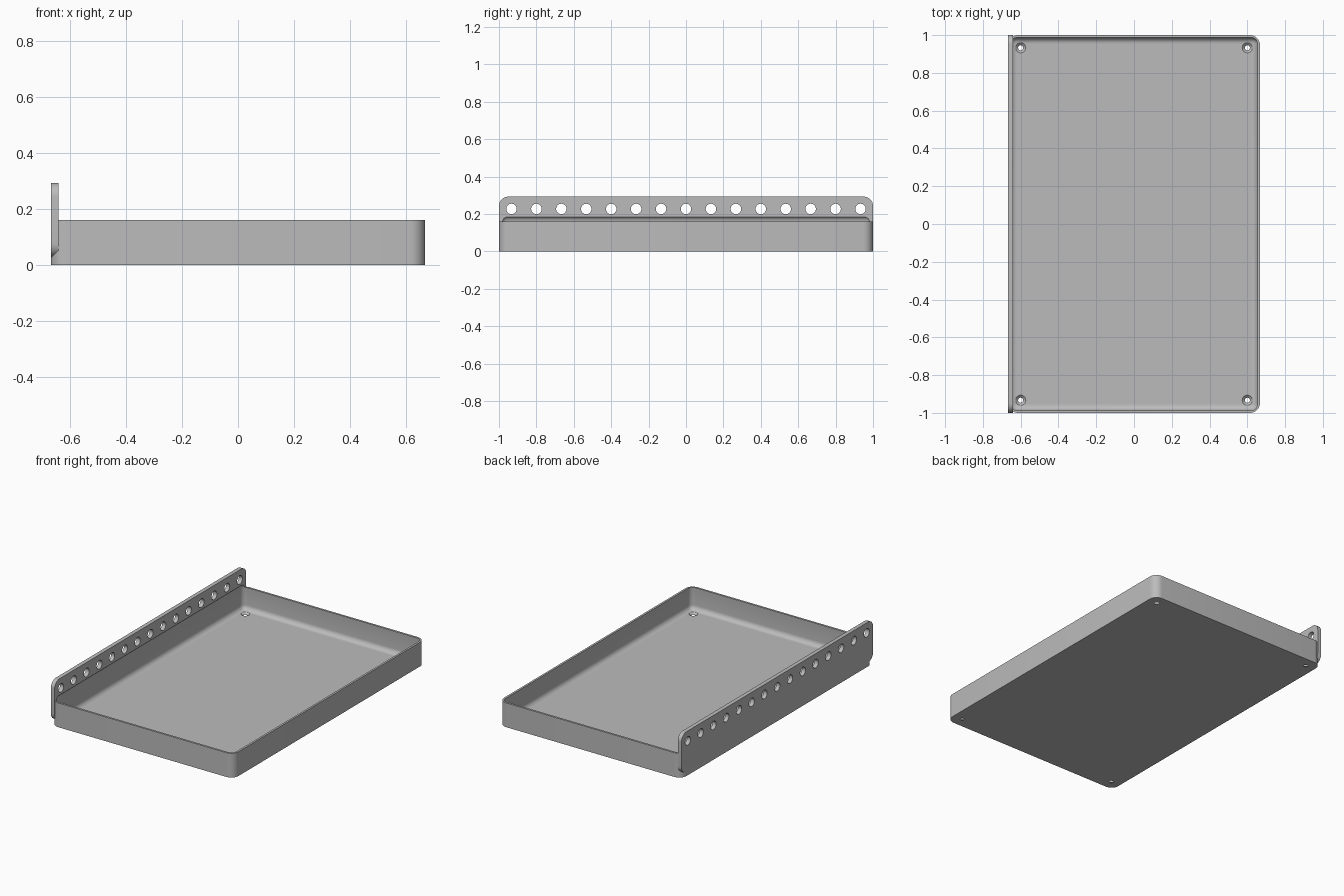
import bpy, bmesh, math
from mathutils import Matrix, Vector

if "Cube" in bpy.data.objects:
    bpy.data.objects.remove(bpy.data.objects["Cube"], do_unlink=True)

HALF_X, HALF_Y, HEIGHT = 0.667, 1.0, 0.16
WALL = 0.0133
PLATE_THICK, PLATE_LOW, PLATE_TOP = 0.0267, 0.027, 0.293

grey = bpy.data.materials.new("satin grey")
grey.use_nodes = True
colour = (0.5, 0.5, 0.5, 1)
grey.diffuse_color = colour
grey.node_tree.nodes["Principled BSDF"].inputs["Base Color"].default_value = colour


def add_object(name, bm):
    bmesh.ops.recalc_face_normals(bm, faces=bm.faces)
    mesh = bpy.data.meshes.new(name)
    bm.to_mesh(mesh)
    bm.free()
    mesh.materials.append(grey)
    obj = bpy.data.objects.new(name, mesh)
    bpy.context.collection.objects.link(obj)
    return obj


def rounded_box(name, low, high, radius, axis=None):
    """Box with edges rounded along one axis, or all edges if none is given."""
    low, high = Vector(low), Vector(high)
    bm = bmesh.new()
    bmesh.ops.create_cube(bm, size=1)
    for v in bm.verts:
        v.co = Vector([(low[i] + high[i]) / 2 + v.co[i] * (high[i] - low[i]) for i in range(3)])
    edges = [e for e in bm.edges
             if axis is None or abs((e.verts[0].co - e.verts[1].co).normalized()[axis]) > 0.9]
    bmesh.ops.bevel(bm, geom=edges, offset=radius, segments=8, profile=0.5, affect='EDGES')
    return add_object(name, bm)


def combine(target, tool, operation):
    """Apply a boolean and discard the tool."""
    mod = target.modifiers.new(operation, 'BOOLEAN')
    mod.object, mod.operation, mod.solver = tool, operation, 'EXACT'
    bpy.context.view_layer.update()
    result = target.evaluated_get(bpy.context.evaluated_depsgraph_get())
    mesh = bpy.data.meshes.new_from_object(result)
    target.modifiers.clear()
    target.data = mesh
    bpy.data.objects.remove(tool, do_unlink=True)


# Tray block and the upright mounting plate along its right side
tray = rounded_box("tray_with_mounting_plate", (-HALF_X, -HALF_Y, 0),
                   (HALF_X, HALF_Y, HEIGHT), 0.053, axis=2)
plate = rounded_box("plate", (-HALF_X, -HALF_Y, PLATE_LOW),
                    (-HALF_X + PLATE_THICK, HALF_Y, PLATE_TOP), 0.05, axis=0)
combine(tray, plate, 'UNION')

# Soft-edged hollow, which also bites a little into the plate
hollow = rounded_box("hollow", (-HALF_X + WALL, -HALF_Y + WALL, WALL),
                     (HALF_X - WALL, HALF_Y - WALL, 0.19), 0.032)
combine(tray, hollow, 'DIFFERENCE')

# Row of holes through the plate
bm = bmesh.new()
for i in range(15):
    place = Matrix.Translation((-HALF_X + PLATE_THICK / 2, (i - 7) * 0.1333, 0.227))
    bmesh.ops.create_cone(bm, cap_ends=True, segments=32, radius1=0.028, radius2=0.028,
                          depth=0.1, matrix=place @ Matrix.Rotation(math.pi / 2, 4, 'Y'))
combine(tray, add_object("plate_holes", bm), 'DIFFERENCE')

# Countersunk screw holes in the floor corners
bm = bmesh.new()
for x in (-0.6, 0.6):
    for y in (-0.933, 0.933):
        rings = []
        for z, r in ((-0.002, 0.0135), (0.001, 0.0135), (WALL, 0.027), (0.05, 0.027)):
            rings.append([bm.verts.new((x + r * math.cos(a * math.tau / 32),
                                        y + r * math.sin(a * math.tau / 32), z))
                          for a in range(32)])
        bm.faces.new(rings[0][::-1])
        bm.faces.new(rings[-1])
        for a, b in zip(rings, rings[1:]):
            for k in range(32):
                n = (k + 1) % 32
                bm.faces.new((a[k], a[n], b[n], b[k]))
combine(tray, add_object("floor_holes", bm), 'DIFFERENCE')

# Smooth rounded corners, crisp edges
bpy.ops.object.select_all(action='DESELECT')
tray.select_set(True)
bpy.context.view_layer.objects.active = tray
bpy.ops.object.shade_smooth_by_angle(angle=math.radians(30))
